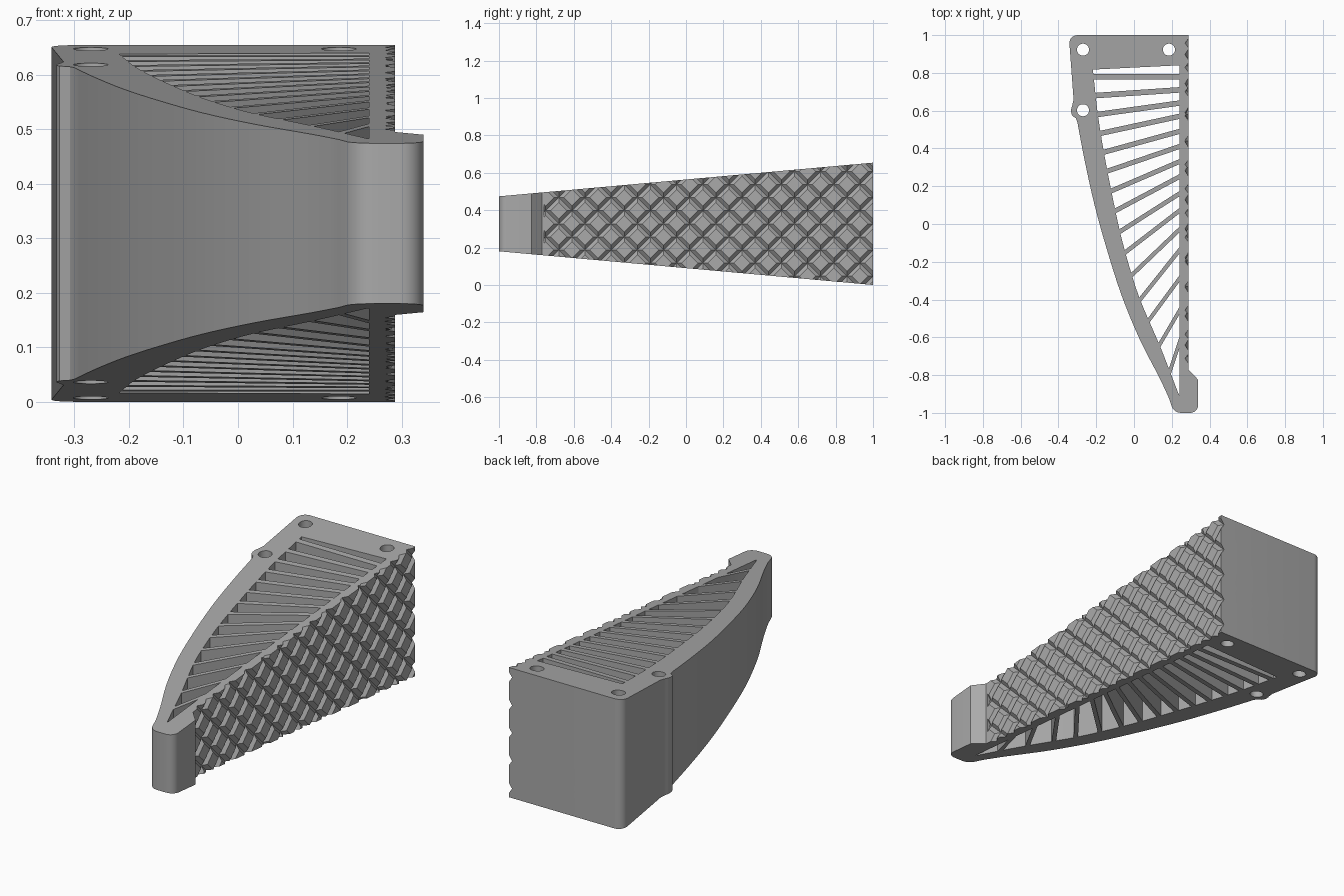
import bpy, bmesh, math
from mathutils import Vector

cube = bpy.data.objects.get("Cube")
if cube:
    bpy.data.objects.remove(cube, do_unlink=True)

MID = 0.327          # height of the symmetry plane


def half_height(y):
    return 0.147 + 0.09 * (y + 1)


def smooth_path(pts, steps=4):
    """Catmull-Rom points through the given 2D points."""
    p = [Vector(q) for q in pts]
    p = [2 * p[0] - p[1]] + p + [2 * p[-1] - p[-2]]
    out = []
    for a, b, c, d in zip(p, p[1:], p[2:], p[3:]):
        for i in range(steps):
            t = i / steps
            out.append(0.5 * (2 * b + (c - a) * t + (2 * a - 5 * b + 4 * c - d) * t * t
                              + (3 * b - a - 3 * c + d) * t ** 3))
    return out + [p[-2]]


def arc(x, y, r, start, end, n=6):
    return [(x + r * math.cos(math.radians(start + (end - start) * i / n)),
             y + r * math.sin(math.radians(start + (end - start) * i / n))) for i in range(n + 1)]


# Outer outline: straight grip side, hooked tip, bowed back, screw boss, mounting end
bow = smooth_path([(0.2, -0.955), (0.135, -0.815), (0.03, -0.61), (-0.065, -0.38),
                   (-0.145, -0.13), (-0.21, 0.105), (-0.262, 0.34), (-0.3, 0.54)])
outline = [(0.288, 1), (0.288, -0.77), (0.34, -0.825)]
outline += arc(0.298, -0.958, 0.042, 0, -90)
outline += arc(0.25, -0.945, 0.055, -90, -155)
outline += bow[1:]
outline += [(-0.308, 0.56)] + arc(-0.27, 0.6, 0.063, 205, 155) + [(-0.32, 0.66)]
outline += arc(-0.3, 0.958, 0.042, 180, 90)

# Pocket side of the bowed wall, from the mounting end to the tip
inner = smooth_path([(-0.22, 0.84), (-0.203, 0.68), (-0.19, 0.57), (-0.163, 0.4),
                     (-0.127, 0.21), (-0.072, -0.05), (-0.013, -0.265),
                     (0.04, -0.42), (0.135, -0.64), (0.19, -0.78), (0.238, -0.905)])
WALL = 0.24          # pocket side of the grip wall


def inner_x(y):
    for a, b in zip(inner, inner[1:]):
        if a.y >= y >= b.y:
            return a.x + (b.x - a.x) * (a.y - y) / (a.y - b.y)
    return inner[-1].x


# Fanned ribs: where each meets the bowed wall and the grip wall
rib_bow = [0.78, 0.68, 0.58, 0.48, 0.38, 0.28, 0.175, 0.07, -0.04, -0.15, -0.27, -0.4, -0.51, -0.64, -0.78]
rib_grip = [0.78, 0.71, 0.64, 0.57, 0.49, 0.41, 0.33, 0.25, 0.16, 0.07, -0.03, -0.14, -0.29, -0.46, -0.63]

cells = []
top = (0.84, 0.84)
for i, (yl, yr) in enumerate(zip(rib_bow, rib_grip)):
    slope = (yr - yl) / (WALL - inner_x(yl))
    v = (0.015 - 0.0004 * i) * math.hypot(1, slope)
    c = 0.02 / (inner_x(yl + 0.01) - inner_x(yl - 0.01))
    dl = v * c / (c - slope)
    cells.append((top, (yl + dl, yr + v)))
    top = (yl - dl, yr - v)
cells.append((top, (-0.9, -0.905)))

splines = [outline]
for (l0, r0), (l1, r1) in cells:
    lm = (l0 + l1) / 2
    splines.append([(inner_x(l0), l0), (WALL, r0), (WALL, r1), (inner_x(l1), l1), (inner_x(lm), lm)])
for x, y in [(-0.27, 0.923), (0.185, 0.923), (-0.27, 0.602)]:
    splines.append(arc(x, y, 0.032, 0, 345, 23))

# Extruded flat curve with all openings
curve = bpy.data.curves.new("finger_profile", 'CURVE')
curve.dimensions = '2D'
curve.fill_mode = 'BOTH'
curve.extrude = 1
for pts in splines:
    s = curve.splines.new('POLY')
    s.points.add(len(pts) - 1)
    for p, q in zip(s.points, pts):
        p.co = (q[0], q[1], 0, 1)
    s.use_cyclic_u = True
profile = bpy.data.objects.new("finger_profile", curve)
bpy.context.collection.objects.link(profile)
bpy.context.view_layer.update()
mesh = bpy.data.meshes.new_from_object(profile.evaluated_get(bpy.context.evaluated_depsgraph_get()))
bpy.data.objects.remove(profile, do_unlink=True)

# Taper the height towards the tip
bm = bmesh.new()
bm.from_mesh(mesh)
bmesh.ops.remove_doubles(bm, verts=bm.verts, dist=0.0002)
for v in bm.verts:
    v.co.z = MID + v.co.z * half_height(v.co.y)
bmesh.ops.recalc_face_normals(bm, faces=bm.faces)
bm.to_mesh(mesh)
bm.free()
mesh.name = "gripper_finger"
finger = bpy.data.objects.new("gripper_finger", mesh)
bpy.context.collection.objects.link(finger)

grey = bpy.data.materials.new("grey_plastic")
grey.use_nodes = True
colour = (0.4, 0.4, 0.4, 1)
grey.diffuse_color = colour
grey.node_tree.nodes["Principled BSDF"].inputs["Base Color"].default_value = colour
mesh.materials.clear()
mesh.materials.append(grey)


# Crossed diagonal V grooves on the grip face
def groove_cutter(name, direction):
    bm = bmesh.new()
    y0, y1, w, face = -0.76, 1.05, 0.026, 0.288
    for k in range(-6, 17):
        z0 = MID + direction * (0.06 - 0.14 * k)
        ends = []
        for y in (y0, y1):
            z = z0 + direction * (y - y0)
            ends.append([bm.verts.new(q) for q in
                         ((face - 0.018, y, z), (face + 0.018, y, z + 2 * w), (face + 0.018, y, z - 2 * w))])
        a, b = ends
        bm.faces.new(a)
        bm.faces.new(b[::-1])
        for i in range(3):
            j = (i + 1) % 3
            bm.faces.new((a[j], a[i], b[i], b[j]))
    bmesh.ops.recalc_face_normals(bm, faces=bm.faces)
    me = bpy.data.meshes.new(name)
    bm.to_mesh(me)
    bm.free()
    me.materials.append(grey)
    ob = bpy.data.objects.new(name, me)
    bpy.context.collection.objects.link(ob)
    ob.hide_render = True
    return ob


bpy.context.view_layer.objects.active = finger
finger.select_set(True)
for name, direction in (("rising_grooves", 1), ("falling_grooves", -1)):
    cutter = groove_cutter(name, direction)
    mod = finger.modifiers.new(name, 'BOOLEAN')
    mod.operation = 'DIFFERENCE'
    mod.solver = 'EXACT'
    mod.object = cutter
    bpy.ops.object.modifier_apply(modifier=name)
    bpy.data.objects.remove(cutter, do_unlink=True)

bpy.ops.object.shade_smooth_by_angle(angle=math.radians(25))
